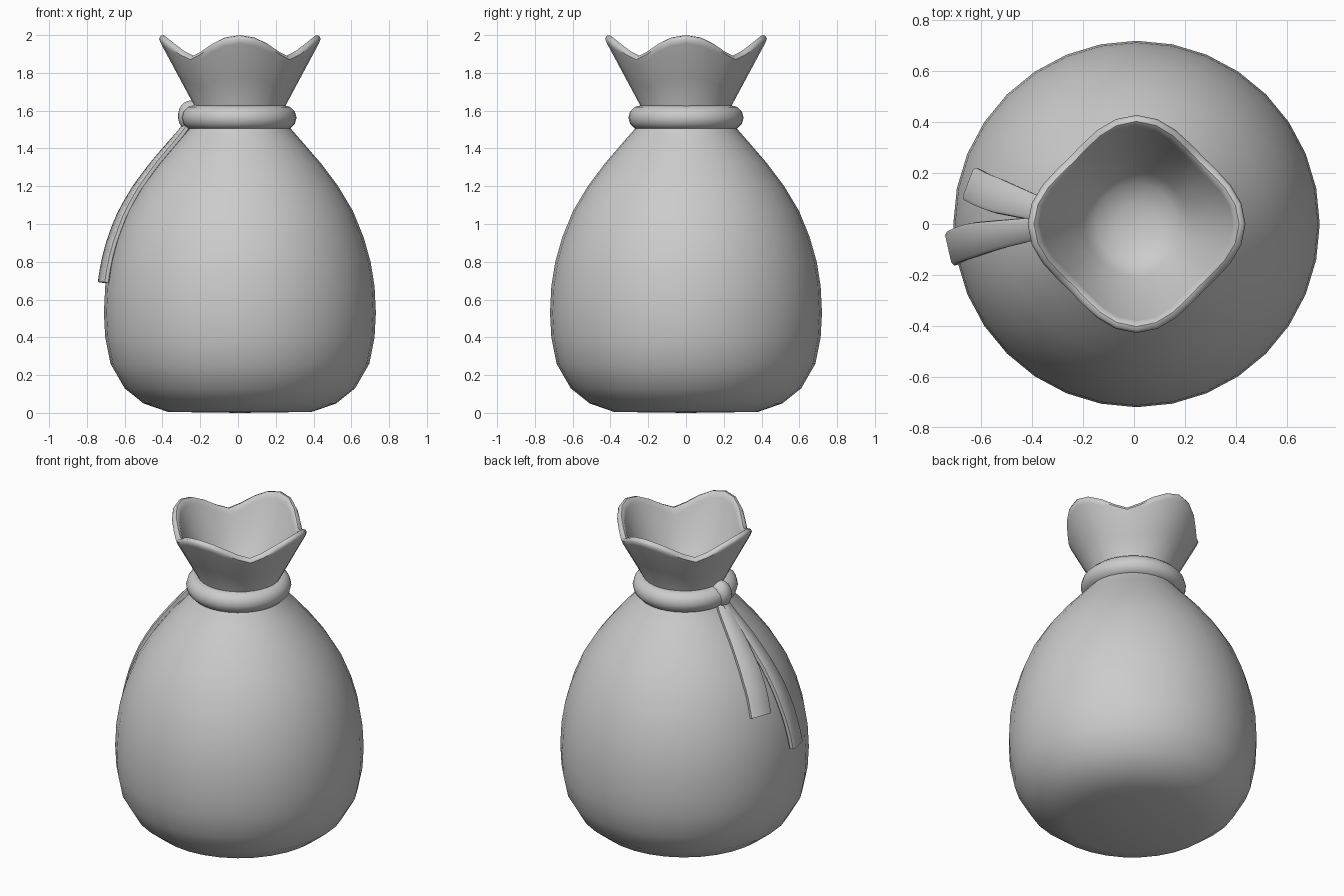
import bpy, bmesh, math
from mathutils import Vector

if "Cube" in bpy.data.objects:
    bpy.data.objects.remove(bpy.data.objects["Cube"])

CX = 0.01  # the sack sits slightly right so that the straps balance it


def make_object(name, bm):
    bmesh.ops.recalc_face_normals(bm, faces=bm.faces)
    mesh = bpy.data.meshes.new(name)
    bm.to_mesh(mesh)
    bm.free()
    obj = bpy.data.objects.new(name, mesh)
    bpy.context.collection.objects.link(obj)
    bpy.ops.object.select_all(action='DESELECT')
    obj.select_set(True)
    bpy.context.view_layer.objects.active = obj
    bpy.ops.object.shade_smooth_by_angle(angle=math.radians(50))
    return obj


def bridge(bm, rings):
    for a, b in zip(rings, rings[1:]):
        n = len(a)
        for i in range(n):
            bm.faces.new((a[i], a[(i + 1) % n], b[(i + 1) % n], b[i]))


# Sack: rings of (radius, height, how strongly the four-lobed rim shows)
body = [(0.38, 0.005, 0), (0.51, 0.05, 0), (0.61, 0.13, 0), (0.685, 0.26, 0),
        (0.713, 0.4, 0), (0.72, 0.53, 0), (0.713, 0.67, 0), (0.692, 0.8, 0),
        (0.655, 0.93, 0), (0.598, 1.07, 0), (0.52, 1.2, 0), (0.43, 1.32, 0),
        (0.335, 1.43, 0), (0.265, 1.51, 0), (0.23, 1.57, 0.05)]
flare = [(0.24, 1.63, 0.12), (0.31, 1.78, 0.5), (0.39, 1.955, 1), (0.4, 1.98, 1),
         (0.392, 1.996, 1), (0.375, 2.0, 1), (0.36, 1.988, 1), (0.352, 1.965, 1),
         (0.275, 1.79, 0.5), (0.205, 1.64, 0.1), (0.16, 1.58, 0), (0.08, 1.55, 0)]
SEG = 32
bm = bmesh.new()
rings = []
for r, z, f in body + flare:
    ring = []
    for i in range(SEG):
        a = 2 * math.pi * i / SEG
        rr = r + f * 0.028 * math.cos(4 * a)
        drop = f * 0.11 * (1 - abs(math.cos(2 * a)) ** 1.5)
        ring.append(bm.verts.new((CX + rr * math.cos(a), rr * math.sin(a), z - drop)))
    rings.append(ring)
bridge(bm, rings)
for ring, z in ((rings[0], 0.0), (rings[-1], 1.54)):
    c = bm.verts.new((CX, 0, z))
    for i in range(SEG):
        bm.faces.new((ring[i], ring[(i + 1) % SEG], c))
make_object("sack", bm)

# Cord tied around the neck
bpy.ops.mesh.primitive_torus_add(location=(0.005, 0, 1.563), major_radius=0.24,
                                 minor_radius=0.065, major_segments=32, minor_segments=12)
cord = bpy.context.object
cord.name = "neck_cord"
bpy.ops.object.shade_smooth_by_angle(angle=math.radians(50))

# Knot: a short loop wrapped around the cord
bpy.ops.mesh.primitive_uv_sphere_add(segments=20, ring_count=12, radius=1,
                                     location=(-0.25, 0.01, 1.572))
knot = bpy.context.object
knot.name = "knot"
knot.scale = (0.068, 0.065, 0.082)
bpy.ops.object.shade_smooth_by_angle(angle=math.radians(50))


# Straps hang from the knot and follow the side of the sack
def body_radius(z):
    for (r0, z0, _), (r1, z1, _) in zip(body, body[1:]):
        if z0 <= z <= z1:
            return r0 + (r1 - r0) * (z - z0) / (z1 - z0)
    return body[-1][0]


def strap(name, end_y, end_z, width):
    n = 12
    pts = []
    for i in range(n + 1):
        t = i / n
        z = 1.54 + (end_z - 1.54) * t
        y = 0.01 + (end_y - 0.01) * t ** 0.8
        r = body_radius(z) + 0.018
        pts.append(Vector((CX - math.sqrt(r * r - y * y), y, z)))
    d = pts[-1] - pts[0]
    side = Vector((-d.y, d.x, 0)).normalized()
    bm = bmesh.new()
    rings = []
    for i, p in enumerate(pts):
        tan = pts[min(i + 1, n)] - pts[max(i - 1, 0)]
        out = tan.cross(side).normalized()
        w = (0.035 + (width / 2 - 0.035) * min(1, (i / n) * 1.6))
        h = 0.019
        section = [(-w, -h * .5), (-w + .012, -h), (w - .012, -h), (w, -h * .5),
                   (w, h * .5), (w - .012, h), (-w + .012, h), (-w, h * .5)]
        rings.append([bm.verts.new(p + side * u + out * v) for u, v in section])
    bridge(bm, rings)
    bm.faces.new(rings[0])
    bm.faces.new(rings[-1])
    make_object(name, bm)


strap("long_strap", -0.095, 0.69, 0.135)
strap("short_strap", 0.155, 0.95, 0.135)
